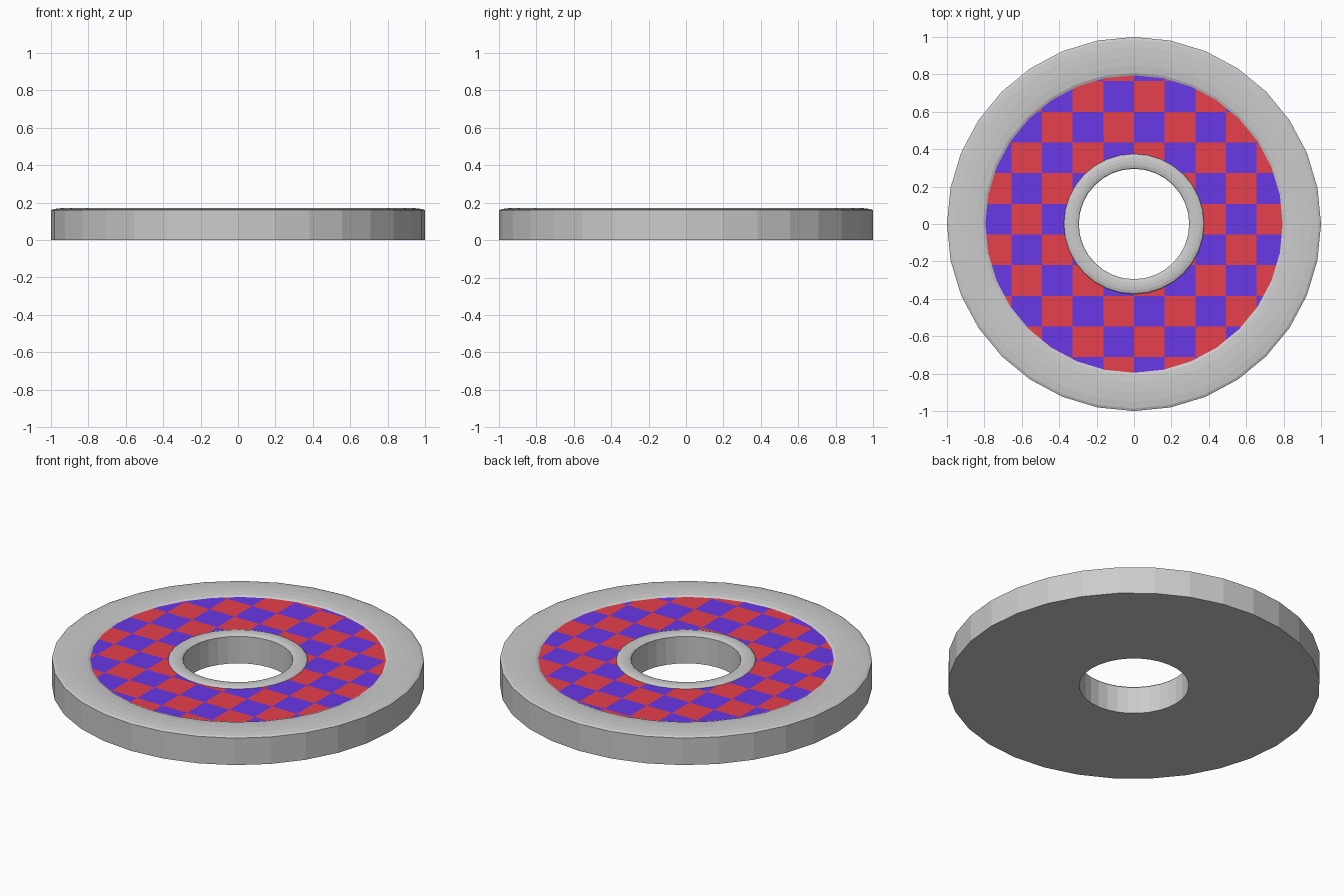
import bpy, bmesh, math

if "Cube" in bpy.data.objects:
    bpy.data.objects.remove(bpy.data.objects["Cube"])

SIDES = 32
TOP = 0.16          # height of the disc's upper face
R_IN, R_OUT = 0.295, 1.0


def material(name, rgb):
    m = bpy.data.materials.new(name)
    m.diffuse_color = (*rgb, 1)
    m.use_nodes = True
    m.node_tree.nodes["Principled BSDF"].inputs["Base Color"].default_value = m.diffuse_color
    return m


def finish(name, bm, mats=()):
    me = bpy.data.meshes.new(name)
    bm.to_mesh(me)
    bm.free()
    for m in mats:
        me.materials.append(m)
    ob = bpy.data.objects.new(name, me)
    bpy.context.collection.objects.link(ob)
    return ob


def lathe(profile, closed):
    """Turn an (r, z) profile around the z axis."""
    bm = bmesh.new()
    rings = []
    for i in range(SIDES):
        a = 2 * math.pi * i / SIDES
        rings.append([bm.verts.new((r * math.cos(a), r * math.sin(a), z))
                      for r, z in profile])
    n = len(profile)
    for i in range(SIDES):
        p, q = rings[i], rings[(i + 1) % SIDES]
        for k in range(n if closed else n - 1):
            l = (k + 1) % n
            bm.faces.new((p[k], q[k], q[l], p[l]))
    bm.normal_update()
    return bm


# Disc body: inner wall, underside and outer wall
finish("disc_body", lathe([(R_IN, TOP), (R_IN, 0), (R_OUT, 0), (R_OUT, TOP)], False))

# Checkered upper face, cut along a square grid
STEP, Y0 = 0.164, 0.60
bm = lathe([(R_OUT, TOP), (R_IN, TOP)], False)
for k in range(-12, 13):
    for co, no in (((k * STEP, 0, 0), (1, 0, 0)), ((0, Y0 + k * STEP, 0), (0, 1, 0))):
        bmesh.ops.bisect_plane(bm, geom=bm.verts[:] + bm.edges[:] + bm.faces[:],
                               plane_co=co, plane_no=no)
for f in bm.faces:
    c = f.calc_center_median()
    f.material_index = (math.floor(c.x / STEP) + math.floor((c.y - Y0) / STEP)) % 2
    if f.normal.z < 0:
        f.normal_flip()
finish("checkered_face", bm, (material("red", (0.8, 0.05, 0.07)),
                              material("blue", (0.14, 0.04, 0.8))))


# Flattened rims around the outside and around the hole
def rim(name, r0, r1, height):
    mid, half = (r0 + r1) / 2, (r1 - r0) / 2
    prof = [(mid + half * math.cos(t * math.pi / 6),
             TOP + height * math.sin(t * math.pi / 6)) for t in range(12)]
    ob = finish(name, lathe(prof, True))
    ob.data.polygons.foreach_set("use_smooth", [False] * len(ob.data.polygons))


rim("outer_rim", 0.795, 1.0, 0.012)
rim("inner_rim", R_IN, 0.375, 0.012)
